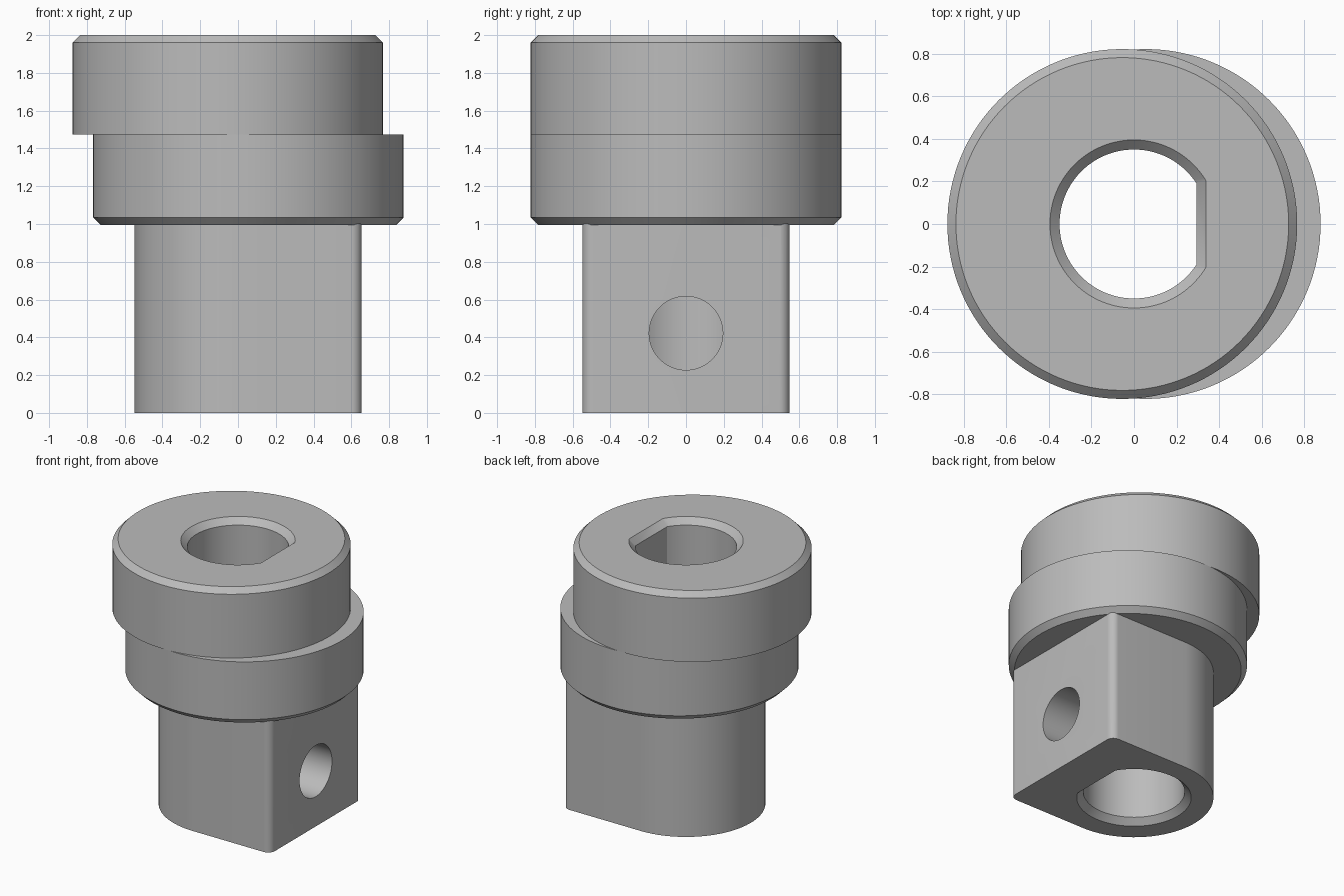
import bpy, bmesh
from math import cos, sin, pi, acos, radians
from mathutils import Matrix

if "Cube" in bpy.data.objects:
    bpy.data.objects.remove(bpy.data.objects["Cube"], do_unlink=True)

steel = bpy.data.materials.new("machined grey")
steel.use_nodes = True
grey = (0.5, 0.5, 0.5, 1)
steel.diffuse_color = grey
steel.node_tree.nodes["Principled BSDF"].inputs["Base Color"].default_value = grey


def arc(cx, cy, r, start, end, steps):
    """Points along an arc, angles in radians, both ends included."""
    angles = [start + (end - start) * i / steps for i in range(steps + 1)]
    return [(cx + r * cos(a), cy + r * sin(a)) for a in angles]


def circle(cx, r, steps=128):
    return arc(cx, 0, r, 0, 2 * pi, steps)[:-1]


def d_outline(r):
    """Circle with a flat on its +x side."""
    a = acos((r - 0.057) / r)
    return arc(0, 0, r, a, 2 * pi - a, 96)


def loft(name, sections):
    """Closed solid through (height, outline) sections of equal point count."""
    bm = bmesh.new()
    rings = [[bm.verts.new((x, y, z)) for x, y in pts] for z, pts in sections]
    n = len(rings[0])
    for low, high in zip(rings, rings[1:]):
        for i in range(n):
            j = (i + 1) % n
            bm.faces.new((low[i], low[j], high[j], high[i]))
    bm.faces.new(rings[0][::-1])
    bm.faces.new(rings[-1])
    bmesh.ops.recalc_face_normals(bm, faces=bm.faces)
    mesh = bpy.data.meshes.new(name)
    bm.to_mesh(mesh)
    bm.free()
    mesh.materials.append(steel)
    obj = bpy.data.objects.new(name, mesh)
    bpy.context.collection.objects.link(obj)
    return obj


def combine(target, tool, operation):
    """Apply a boolean and discard the tool."""
    bpy.context.view_layer.objects.active = target
    mod = target.modifiers.new(operation, "BOOLEAN")
    mod.operation, mod.object, mod.solver = operation, tool, "EXACT"
    bpy.ops.object.modifier_apply(modifier=mod.name)
    bpy.data.objects.remove(tool, do_unlink=True)


# Stem: round back, flat front face with rounded corners
half, face, fillet = 0.548, 0.655, 0.055
stem = (arc(0, 0, half, pi / 2, 3 * pi / 2, 64)
        + arc(face - fillet, fillet - half, fillet, -pi / 2, 0, 8)
        + arc(face - fillet, half - fillet, fillet, 0, pi / 2, 8))
body = loft("eccentric_collar", [(0, stem), (1.2, stem)])

# Two chamfered discs, offset to opposite sides
R, offset, chamfer = 0.822, 0.055, 0.04
lower = loft("lower_disc", [(0.995, circle(offset, R - chamfer)),
                            (0.995 + chamfer, circle(offset, R)),
                            (1.475, circle(offset, R))])
upper = loft("upper_disc", [(1.475, circle(-offset, R)),
                            (2 - chamfer, circle(-offset, R)),
                            (2, circle(-offset, R - chamfer))])
combine(body, lower, "UNION")
combine(body, upper, "UNION")

# D-shaped through bore, chamfered at both ends
bore = loft("bore_cutter", [(-0.045, d_outline(0.44)), (0.045, d_outline(0.35)),
                            (1.955, d_outline(0.35)), (2.045, d_outline(0.44))])
combine(body, bore, "DIFFERENCE")

# Cross hole from the flat face into the bore
hole = loft("hole_cutter", [(0.1, circle(0, 0.195, 64)), (0.8, circle(0, 0.195, 64))])
hole.data.transform(Matrix.Translation((0, 0, 0.422)) @ Matrix.Rotation(pi / 2, 4, "Y"))
combine(body, hole, "DIFFERENCE")

# Smooth the curved walls, keep the edges crisp
bpy.ops.object.select_all(action="DESELECT")
body.select_set(True)
bpy.context.view_layer.objects.active = body
bpy.ops.object.shade_smooth_by_angle(angle=radians(25))
